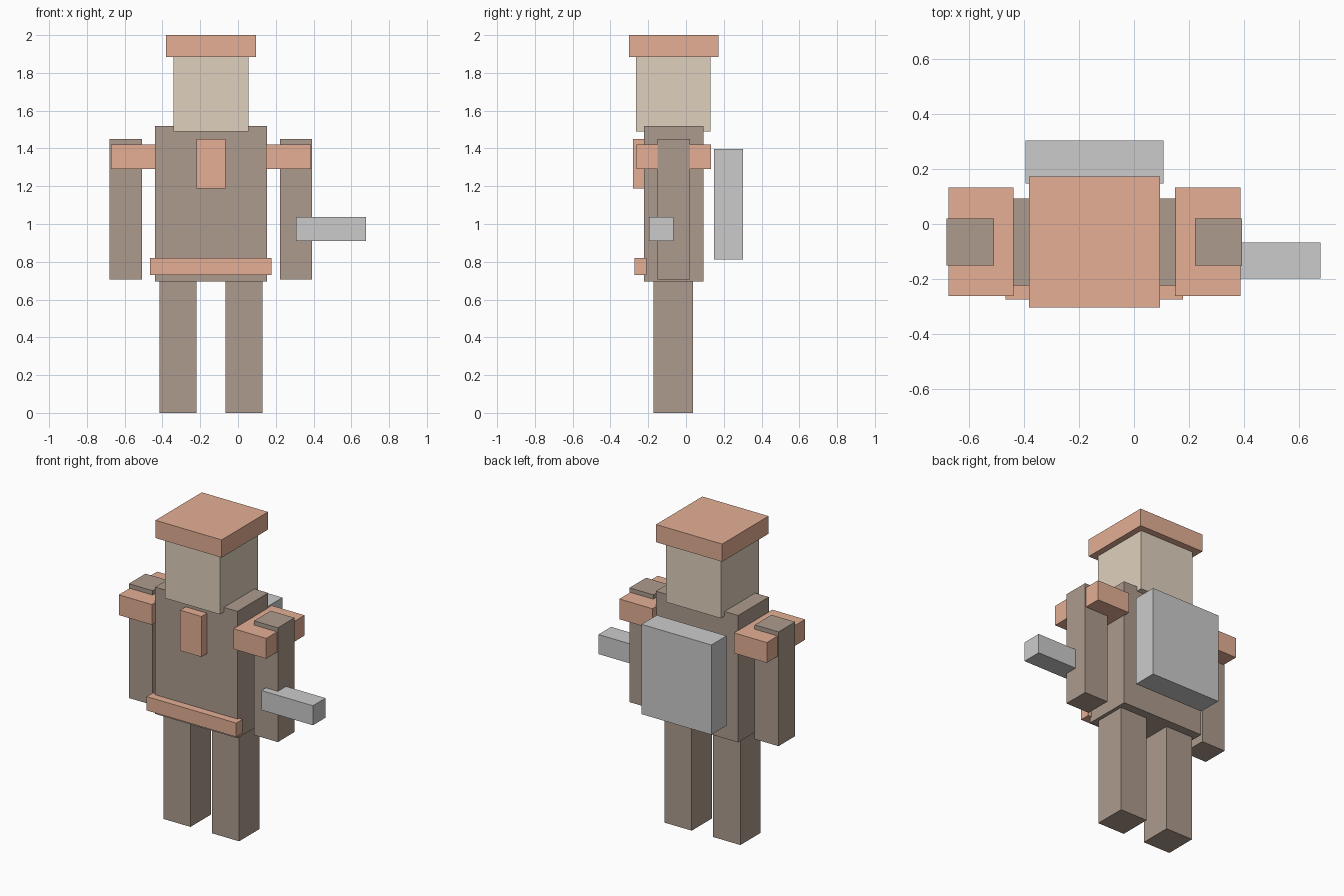
import bpy

if "Cube" in bpy.data.objects:
    bpy.data.objects.remove(bpy.data.objects["Cube"])


def material(name, rgb):
    m = bpy.data.materials.new(name)
    m.diffuse_color = (*rgb, 1)
    m.use_nodes = True
    m.node_tree.nodes["Principled BSDF"].inputs["Base Color"].default_value = m.diffuse_color
    return m


BROWN = material("brown_cloth", (0.42, 0.33, 0.27))
ORANGE = material("orange_trim", (0.78, 0.43, 0.30))
TAN = material("tan_skin", (0.74, 0.64, 0.51))

CX = -0.1435  # the body's own plane of symmetry


def box(name, x, y, z, mat=None):
    """Box from (min, max) pairs on each axis."""
    bpy.ops.mesh.primitive_cube_add(size=1)
    ob = bpy.context.object
    ob.name = name
    ob.location = [(a + b) / 2 for a, b in (x, y, z)]
    ob.scale = [b - a for a, b in (x, y, z)]
    bpy.ops.object.transform_apply(location=False, rotation=False, scale=True)
    if mat:
        ob.data.materials.append(mat)


def centred(name, half, y, z, mat=None):
    box(name, (CX - half, CX + half), y, z, mat)


def pair(name, inner, outer, y, z, mat):
    """Mirrored boxes, given distances from the body's centre plane."""
    box(name + "_left", (CX + inner, CX + outer), y, z, mat)
    box(name + "_right", (CX - outer, CX - inner), y, z, mat)


# Body
centred("torso", 0.296, (-0.223, 0.092), (0.695, 1.52), BROWN)
centred("head", 0.198, (-0.264, 0.13), (1.49, 1.885), TAN)
pair("leg", 0.077, 0.273, (-0.173, 0.036), (0, 0.695), BROWN)
pair("arm", 0.365, 0.536, (-0.151, 0.02), (0.707, 1.45), BROWN)

# Clothing trim
centred("hat", 0.238, (-0.303, 0.173), (1.885, 2.0), ORANGE)
pair("shoulder_pad", 0.293, 0.53, (-0.262, 0.132), (1.29, 1.422), ORANGE)
centred("chest_plate", 0.077, (-0.28, -0.21), (1.187, 1.45), ORANGE)
centred("belt", 0.322, (-0.273, -0.208), (0.73, 0.82), ORANGE)

# Equipment
centred("backpack", 0.251, (0.147, 0.303), (0.813, 1.397))
box("held_tool", (0.306, 0.677), (-0.197, -0.067), (0.91, 1.037))
